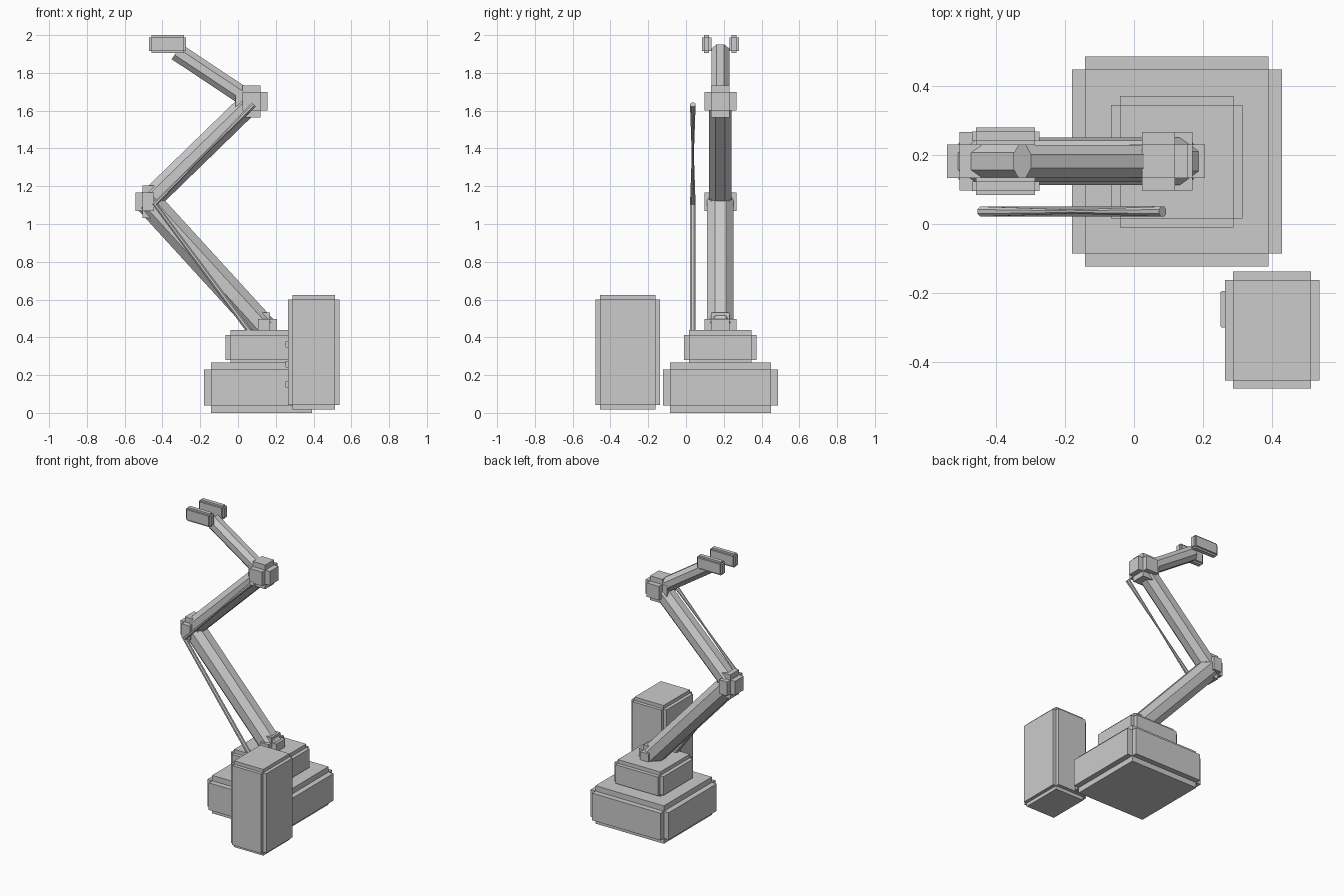
import bpy, bmesh, math
from mathutils import Vector, Matrix

if "Cube" in bpy.data.objects:
    bpy.data.objects.remove(bpy.data.objects["Cube"])


def finish(name, bm):
    bmesh.ops.recalc_face_normals(bm, faces=bm.faces)
    me = bpy.data.meshes.new(name)
    bm.to_mesh(me)
    bm.free()
    ob = bpy.data.objects.new(name, me)
    bpy.context.collection.objects.link(ob)
    return ob


# box with notched edges: three crossing slabs, each full length along one axis
def stepped_box(name, lo, hi, inset):
    bm = bmesh.new()
    lo, hi = Vector(lo), Vector(hi)
    for axis in range(3):
        size = hi - lo
        for other in range(3):
            if other != axis:
                size[other] -= 2 * inset
        bmesh.ops.create_cube(bm, size=1, matrix=Matrix.Translation((lo + hi) / 2)
                              @ Matrix.Diagonal((*size, 1)))
    return finish(name, bm)


# tube through points lying in one xz plane
def tube(name, points, radii, sides):
    bm = bmesh.new()
    pts = [Vector(p) for p in points]
    rings = []
    for i, p in enumerate(pts):
        a = (p - pts[i - 1]).normalized() if i else Vector()
        b = (pts[i + 1] - p).normalized() if i < len(pts) - 1 else Vector()
        u = Vector((0, 1, 0))
        v = (a + b).normalized().cross(u)
        angles = [(k + 0.5) * math.tau / sides for k in range(sides)]
        rings.append([bm.verts.new(p + radii[i] * (u * math.cos(t) + v * math.sin(t)))
                      for t in angles])
    for r, s in zip(rings, rings[1:]):
        for k in range(sides):
            n = (k + 1) % sides
            bm.faces.new((r[k], r[n], s[n], s[k]))
    bm.faces.new(rings[0])
    bm.faces.new(rings[-1])
    return finish(name, bm)


# base and turntable
stepped_box("base", (-0.18, -0.123, 0), (0.429, 0.487, 0.267), 0.038)
stepped_box("turntable", (-0.067, -0.01, 0.255), (0.315, 0.372, 0.439), 0.026)

# joints
Y = 0.182
shoulder, elbow, wrist = (0.138, Y, 0.447), (-0.475, Y, 1.118), (0.071, Y, 1.649)
hand = (-0.325, Y, 1.912)
for name, c, w in (("shoulder_joint", shoulder, 0.135), ("elbow_joint", elbow, 0.135),
                   ("wrist_joint", wrist, 0.168)):
    half = Vector((w / 2, 0.085, 0.085))
    stepped_box(name, Vector(c) - half, Vector(c) + half, 0.036)

# octagonal arm links
for name, a, b, width in (("lower_arm", shoulder, elbow, 0.139),
                          ("upper_arm", elbow, wrist, 0.12),
                          ("hand_link", wrist, hand, 0.095)):
    r = width / 2 / math.cos(math.pi / 8)
    tube(name, (a, b), (r, r), 8)

# gripper fingers
for side, y in (("front", 0.084), ("back", 0.229)):
    stepped_box("gripper_finger_" + side, (-0.471, y, 1.905), (-0.275, y + 0.051, 2.0), 0.012)

# cable, pinched along its upper run
tube("cable", ((0.1, 0.036, 0.38), (-0.44, 0.036, 1.105), (-0.18, 0.036, 1.368),
               (0.083, 0.036, 1.632)), (0.016, 0.016, 0.006, 0.016), 8)

# control cabinet with three side vents
stepped_box("control_cabinet", (0.264, -0.478, 0.018), (0.538, -0.138, 0.625), 0.024)
for i, z in enumerate((0.15, 0.257, 0.363)):
    stepped_box(f"cabinet_vent_{i + 1}", (0.251, -0.3, z - 0.018), (0.275, -0.195, z + 0.018), 0.003)
